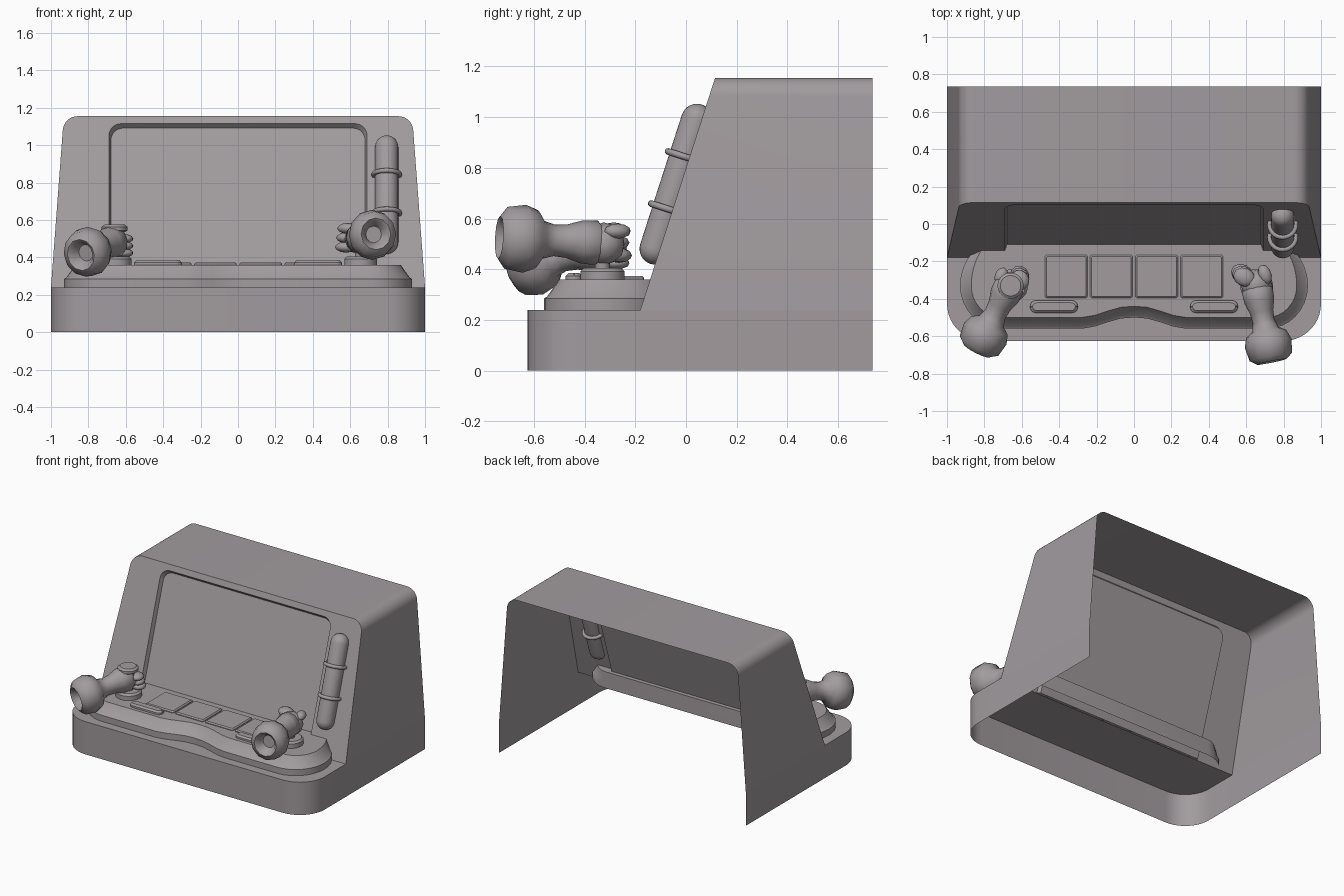
import bpy, bmesh, math
from mathutils import Vector, Matrix

cube = bpy.data.objects.get("Cube")
if cube:
    bpy.data.objects.remove(cube)

grey = bpy.data.materials.new("warm grey")
grey.use_nodes = True
COLOUR = (0.36, 0.33, 0.345, 1)
grey.diffuse_color = COLOUR
grey.node_tree.nodes["Principled BSDF"].inputs["Base Color"].default_value = COLOUR

LEDGE, TOP, BACK, DECK = 0.24, 1.155, 0.735, 0.36


def finish(name, bm, angle=35):
    bmesh.ops.recalc_face_normals(bm, faces=bm.faces)
    mesh = bpy.data.meshes.new(name)
    bm.to_mesh(mesh)
    bm.free()
    mesh.materials.append(grey)
    ob = bpy.data.objects.new(name, mesh)
    bpy.context.collection.objects.link(ob)
    bpy.ops.object.select_all(action='DESELECT')
    ob.select_set(True)
    bpy.context.view_layer.objects.active = ob
    bpy.ops.object.shade_smooth_by_angle(angle=math.radians(angle))
    return ob


def sheet(bm, loops, closed=False):
    """Skin a row of equal-length point loops; returns the vertex rows."""
    rows = [[bm.verts.new(p) for p in loop] for loop in loops]
    n = len(rows[0])
    for a, b in zip(rows, rows[1:]):
        for i in range(n if closed else n - 1):
            j = (i + 1) % n
            bm.faces.new((a[i], a[j], b[j], b[i]))
    return rows


def arc(cx, cy, rx, ry, start, end, steps=8):
    angles = [math.radians(start + (end - start) * i / steps) for i in range(steps + 1)]
    return [(cx + rx * math.cos(t), cy + ry * math.sin(t)) for t in angles]


def mirrored(half):
    return half + [(-x, y) for x, y in reversed(half)]


def face_y(z):
    return -0.18 + (z - LEDGE) * 0.322


def on_face(points, depth=0):
    slope = Vector((0, 0.952, -0.306)) * depth
    return [Vector((x, face_y(z), z)) + slope for x, z in points]


def tube(name, path, sides=16, squash=1.0, caps=True, angle=35):
    """Loft round sections along a path of (point, radius)."""
    bm = bmesh.new()
    pts = [Vector(p) for p, r in path]
    loops = []
    axis = (pts[-1] - pts[0]).normalized()
    u = axis.orthogonal().normalized() if abs(axis.z) > 0.95 else axis.cross((0, 0, 1)).normalized()
    v = u.cross(axis)
    for p, (_, r) in zip(pts, path):
        ring = [math.tau * k / sides for k in range(sides)]
        loops.append([p + u * r * math.cos(t) * squash + v * r * math.sin(t) for t in ring])
    rows = sheet(bm, loops, True)
    if caps:
        bm.faces.new(rows[0])
        bm.faces.new(rows[-1])
    return finish(name, bm, angle)


def blob(name, centre, size, turn=0):
    bm = bmesh.new()
    bmesh.ops.create_icosphere(bm, subdivisions=2, radius=1)
    m = Matrix.Translation(centre) @ Matrix.Rotation(math.radians(turn), 4, 'Z') @ Matrix.Diagonal((*size, 1))
    bm.transform(m)
    return finish(name, bm, 60)


def pad(name, x, y, w, d, top, radius, bevel):
    """Rounded plate sitting on the deck."""
    bm = bmesh.new()
    loops = []
    for z, inset in ((DECK - 0.005, 0), (top - bevel, 0), (top, bevel)):
        r = radius - inset * 0.5
        hx, hy = w / 2 - inset - r, d / 2 - inset - r
        ring = []
        for q, (sx, sy) in enumerate(((1, 1), (-1, 1), (-1, -1), (1, -1))):
            ring += arc(x + sx * hx, y + sy * hy, r, r, q * 90, q * 90 + 90, 4)
        loops.append([(px, py, z) for px, py in ring])
    rows = sheet(bm, loops, True)
    bm.faces.new(rows[-1])
    finish(name, bm)


# Hood: open-backed shell with a sloping front edge
hood = mirrored([(1, LEDGE)] + arc(0.857, 1.075, 0.08, 0.08, 5, 90))
bm = bmesh.new()
sheet(bm, [on_face(hood), [(x, BACK, z) for x, z in hood]])
finish("hood", bm)

# Front panel with the recessed screen
opening = mirrored([(0.69, LEDGE)] + arc(0.625, 1.05, 0.065, 0.065, 0, 90))
inner = [(x * 0.985, z - 0.015 * (z > LEDGE)) for x, z in opening]
bm = bmesh.new()
rows = sheet(bm, [on_face(hood), on_face(opening), on_face(inner, 0.03)])
bm.faces.new(rows[-1])
finish("front_panel", bm, 20)

# Base: low wall with rounded front corners and a ledge on top
outline = mirrored([(1, BACK), (1, -0.18)] + arc(0.8, -0.425, 0.2, 0.2, 0, -90, 10))
bm = bmesh.new()
rows = sheet(bm, [[(x, y, z) for x, y in outline] for z in (0, LEDGE)])
bm.faces.new(rows[1][1:-1])
finish("base", bm)


# Control deck: stadium with a waisted front edge and sloping rim
def deck_outline(d):
    half = [(0.0001, -0.5), (0.07, -0.505), (0.14, -0.525), (0.21, -0.548), (0.28, -0.56)]
    half = [(x, y + d) for x, y in half]
    half += arc(0.71, -0.33, 0.22 - d, 0.23 - d, -90, 0)
    half += arc(0.71, -0.33, 0.22 - d, 0.25, 0, 90)[1:]
    return mirrored(half)


bm = bmesh.new()
rows = sheet(bm, [[(x, y, z) for x, y in deck_outline(d)]
                  for d, z in ((0, LEDGE), (0, 0.285), (0.012, 0.292), (0.06, DECK))], True)
bm.faces.new(rows[-1])
finish("control_deck", bm, 25)

# Square keys and pill-shaped keys
for i in range(4):
    pad("square_key", -0.3625 + i * 0.2417, -0.28, 0.228, 0.23, 0.373, 0.012, 0.008)
for side in (-1, 1):
    pad("pill_key", side * 0.428, -0.442, 0.255, 0.066, 0.385, 0.03, 0.012)

# Side tube with its two clamp rings
bm_path = []
low, high = on_face([(0.795, 0.475), (0.795, 0.985)], -0.018)
along = (high - low).normalized()
R = 0.062
for t in range(0, 91, 15):
    a = math.radians(t)
    bm_path.append((low - along * R * math.cos(a), max(R * math.sin(a), 0.002)))
bm_path += [(high + along * R * math.sin(math.radians(t)), max(R * math.cos(math.radians(t)), 0.002))
            for t in range(0, 91, 15)]
tube("side_tube", bm_path, 24)
for z in (0.632, 0.838):
    centre = on_face([(0.795, z)], -0.018)[0]
    bpy.ops.mesh.primitive_torus_add(location=centre, major_radius=0.07, minor_radius=0.013,
                                     major_segments=28, minor_segments=8,
                                     rotation=along.to_track_quat('Z', 'Y').to_euler())
    ring = bpy.context.object
    ring.name = "clamp_ring"
    ring.data.materials.append(grey)
    bpy.ops.object.shade_smooth()

# Control sticks
for side in (-1, 1):
    x, y = side * 0.655, -0.33
    tube("stick_base", [((x, y, z), r) for z, r in
                        ((DECK - 0.01, 0.088), (0.392, 0.088), (0.405, 0.075))], 20)
    tube("stick", [((x, y, z), r) for z, r in
                   ((0.4, 0.03), (0.5, 0.035), (0.54, 0.045))], 12)
tube("stick_cap", [((-0.66, -0.33, z), r) for z, r in
                   ((0.535, 0.055), (0.545, 0.07), (0.563, 0.07), (0.575, 0.055))], 20)


# Gloves: hollow flared cuff, wrist and curled hand
def glove(side, cuff, wrist, squash):
    cuff, wrist = Vector(cuff), Vector(wrist)
    d = (wrist - cuff).normalized()
    stations = ((0.05, 0.045), (0.0, 0.068), (-0.012, 0.085), (0.015, 0.122), (0.09, 0.134),
                (0.14, 0.115), (0.165, 0.075), (0.21, 0.062), (0.26, 0.066), (0.32, 0.085),
                (0.38, 0.088), (0.42, 0.05))
    tube(side + "_glove", [(cuff + d * t, r) for t, r in stations], 12, squash, True, 50)


glove("left", (0.735, -0.725, 0.525), (0.66, -0.36, 0.505), 0.95)
blob("left_palm", (0.655, -0.325, 0.5), (0.085, 0.085, 0.085), 15)
for i in range(3):
    blob("left_finger", (0.59 - 0.006 * i, -0.285 + 0.01 * i, 0.555 - 0.05 * i), (0.062, 0.05, 0.03), -25)
blob("left_thumb", (0.7, -0.27, 0.55), (0.035, 0.055, 0.03), 20)

glove("right", (-0.835, -0.665, 0.415), (-0.68, -0.36, 0.48), 0.95)
blob("right_palm", (-0.665, -0.335, 0.475), (0.07, 0.085, 0.06), -25)
for i in range(3):
    blob("right_finger", (-0.61, -0.3 + 0.012 * i, 0.5 - 0.038 * i), (0.05, 0.055, 0.025), 25)
blob("right_thumb", (-0.71, -0.28, 0.485), (0.035, 0.05, 0.03), -20)
